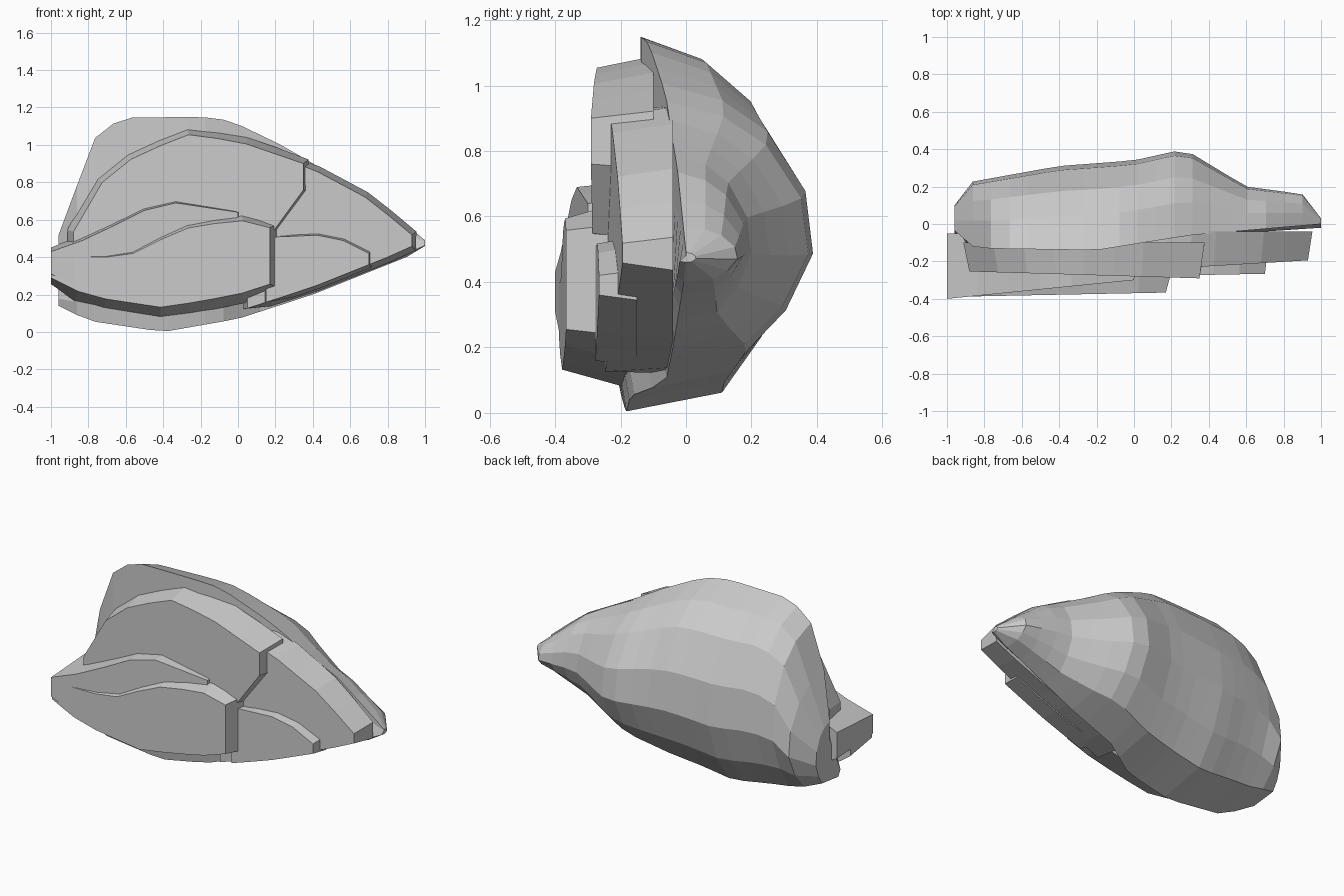
import bpy
import bmesh
from mathutils import Vector

cube = bpy.data.objects.get("Cube")
if cube:
    bpy.data.objects.remove(cube)

stone = bpy.data.materials.new("grey_stone")
stone.use_nodes = True
grey = (0.6, 0.6, 0.6, 1)
stone.diffuse_color = grey
stone.node_tree.nodes["Principled BSDF"].inputs["Base Color"].default_value = grey


def path(*points):
    """Return a function that follows a broken line through the points."""
    def value(x):
        for (left, low), (right, high) in zip(points, points[1:]):
            if x <= right:
                break
        return low + (high - low) * (x - left) / (right - left)
    return value


def spread(start, end, steps):
    """Evenly spaced positions from start to end."""
    return [start + (end - start) * i / steps for i in range(steps + 1)]


def loft(name, rings):
    """Skin a row of closed rings and cap both ends."""
    bm = bmesh.new()
    rows = [[bm.verts.new(point) for point in ring] for ring in rings]
    count = len(rows[0])
    for first, second in zip(rows, rows[1:]):
        for i in range(count):
            j = (i + 1) % count
            bm.faces.new((first[i], first[j], second[j], second[i]))
    bm.faces.new(rows[0])
    bm.faces.new(rows[-1])
    bmesh.ops.triangulate(bm, faces=[face for face in bm.faces if len(face.verts) > 4])
    bmesh.ops.recalc_face_normals(bm, faces=bm.faces)
    mesh = bpy.data.meshes.new(name)
    bm.to_mesh(mesh)
    bm.free()
    mesh.materials.append(stone)
    obj = bpy.data.objects.new(name, mesh)
    bpy.context.collection.objects.link(obj)


def layer(name, columns, top, bottom, front, back, grow):
    """Rock layer between two edge lines, with a slanted front and a flared rear."""
    outline = [(x, bottom(x)) for x in columns]
    outline += [(x, top(x)) for x in reversed(columns)]
    front_ring, rear_ring = [], []
    for i, (x, z) in enumerate(outline):
        before = Vector(outline[i - 1])
        after = Vector(outline[(i + 1) % len(outline)])
        along = (after - before).normalized()
        front_ring.append((x, front(x), z))
        rear_ring.append((max(-1, x + along.y * grow), back, z - along.x * grow))
    loft(name, [front_ring, rear_ring])


# Silhouette lines shared by the body and its layers
crest = path((-1, 0.4), (-0.88, 0.75), (-0.82, 0.85), (-0.76, 1.05), (-0.62, 1.145),
             (-0.2, 1.15), (-0.04, 1.13), (0.25, 0.99), (0.4, 0.9), (0.7, 0.74), (1, 0.49))
base = path((-1, 0.16), (-0.8, 0.06), (-0.4, 0), (0, 0.07), (0.4, 0.2), (0.9, 0.4), (1, 0.46))
crest_front = path((-1, 0), (-0.85, -0.13), (-0.2, -0.14), (0.3, -0.06), (1, 0))
foot_front = path((-1, -0.1), (-0.8, -0.2), (-0.1, -0.17), (0.1, -0.06), (1, 0))
back_edge = path((-1, 0.02), (-0.9, 0.22), (-0.4, 0.31), (0, 0.34), (0.27, 0.4),
                 (0.6, 0.2), (0.9, 0.16), (1, 0.03))

# Section shape: share of the width toward the back, share of the drop
section = [(0, 0), (0.4, 0.06), (0.7, 0.17), (0.95, 0.38), (1, 0.6),
           (0.82, 0.8), (0.55, 0.95)]


def body_ring(x):
    front, top, bottom, foot = crest_front(x), crest(x), base(x), foot_front(x)
    width, height = back_edge(x) - front, top - bottom
    ring = [(x, front + across * width, top - drop * height) for across, drop in section]
    return ring + [(x, foot, bottom), (x, foot - 0.02, bottom + 0.1 * height),
                   (x, front, top - 0.3 * height)]


# Main body
loft("main_body", [body_ring(x) for x in spread(-0.96, 1, 20)])

# Upper layer, stepping back from the crest toward the left
layer("upper_layer", spread(-0.88, 0.35, 8),
      top=path((-0.9, 0.5), (-0.72, 0.81), (-0.55, 0.94), (-0.27, 1.055), (0, 1.02), (0.35, 0.9)),
      bottom=path((-0.9, 0.45), (-0.7, 0.3), (0.2, 0.55), (0.35, 0.76)),
      front=lambda x: -0.28 - 0.03 * x, back=-0.1, grow=0.035)

# Ramp that climbs from the low left corner into the upper layer
layer("ramp_layer", spread(-1, 0, 6),
      top=path((-1, 0.43), (-0.8, 0.5), (-0.4, 0.7), (0, 0.64)),
      bottom=lambda x: base(x) + 0.15,
      front=lambda x: -0.3 + 0.1 * x, back=-0.05, grow=0.03)

# Thick lower layer with an undercut rim
layer("lower_layer", spread(-1, 0.17, 8),
      top=path((-1, 0.4), (-0.6, 0.4), (-0.3, 0.55), (0, 0.6), (0.2, 0.55)),
      bottom=lambda x: base(x) + 0.13,
      front=lambda x: -0.37 + 0.02 * x, back=-0.18, grow=0.055)

# Layer that tapers toward the narrow end
inset = path((0, 0.2), (0.35, 0.03), (1, 0.03))
layer("tapered_layer", spread(0.05, 0.93, 7),
      top=lambda x: crest(x) - inset(x),
      bottom=lambda x: base(x) + 0.04,
      front=lambda x: -0.25 + 0.06 * x, back=-0.04, grow=0.03)

# Thin low layer near the narrow end
layer("small_layer", spread(0.15, 0.7, 4),
      top=path((0, 0.5), (0.5, 0.52), (0.7, 0.42)),
      bottom=lambda x: base(x) + 0.04,
      front=lambda x: -0.28 + 0.02 * x, back=-0.15, grow=0.02)
